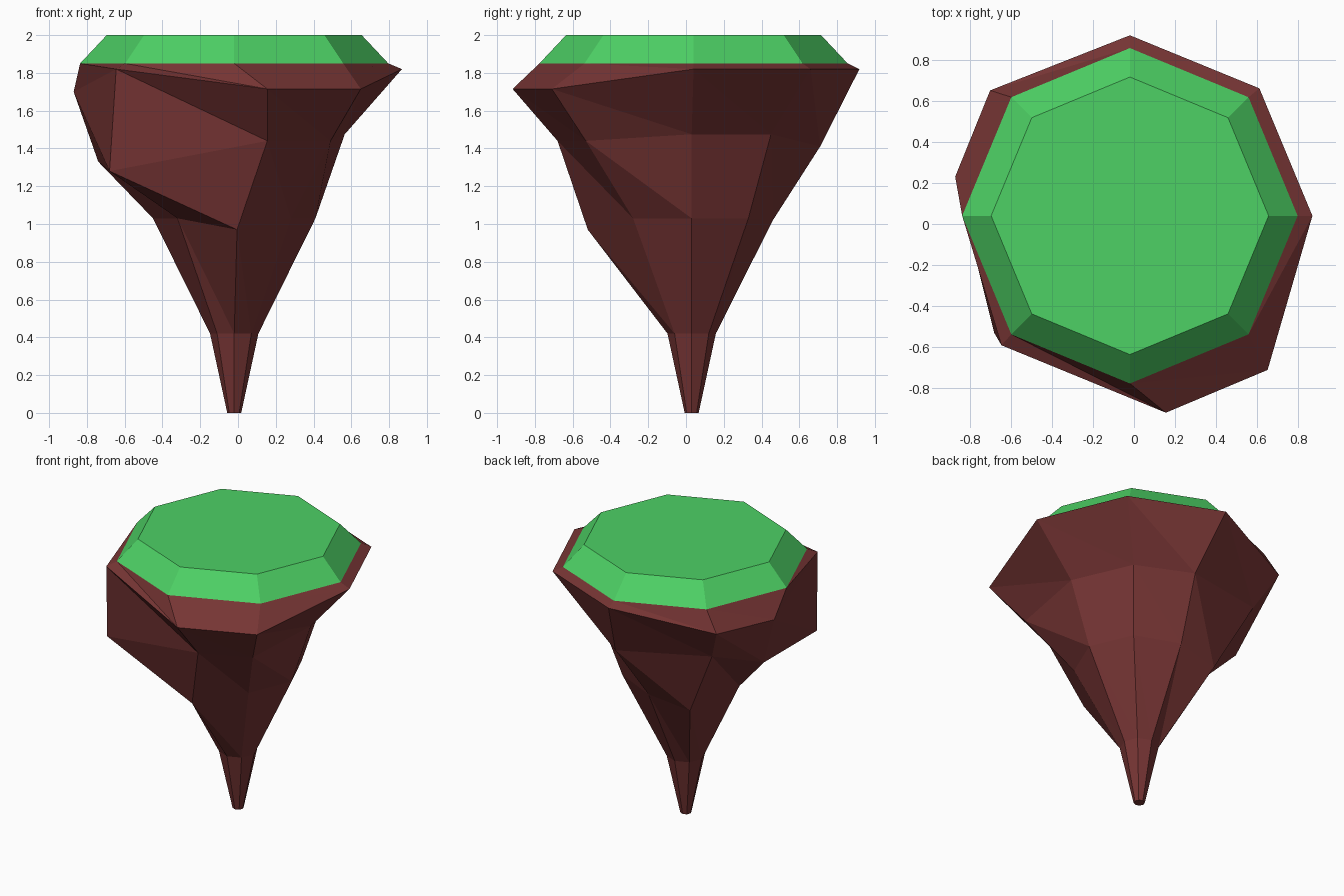
import bpy, bmesh, math

if "Cube" in bpy.data.objects:
    bpy.data.objects.remove(bpy.data.objects["Cube"])

CX, CY, SIDES = -0.02, 0.04, 8


def material(name, rgb):
    m = bpy.data.materials.new(name)
    m.diffuse_color = (*rgb, 1)
    m.use_nodes = True
    m.node_tree.nodes["Principled BSDF"].inputs["Base Color"].default_value = m.diffuse_color
    return m


def ring(radius, z, cy=CY):
    """Regular octagon with its first corner towards +x."""
    step = math.tau / SIDES
    return [(CX + radius * math.cos(i * step), cy + radius * math.sin(i * step), z)
            for i in range(SIDES)]


def loft(name, rings, mat):
    """Skin a closed solid through a stack of rings, all facets split the same way."""
    bm = bmesh.new()
    loops = [[bm.verts.new(p) for p in r] for r in rings]
    for low, high in zip(loops, loops[1:]):
        for i in range(SIDES):
            j = (i + 1) % SIDES
            bm.faces.new((low[i], low[j], high[i]))
            bm.faces.new((low[j], high[j], high[i]))
    bm.faces.new(loops[0][::-1])
    bm.faces.new(loops[-1])
    bmesh.ops.recalc_face_normals(bm, faces=bm.faces)
    mesh = bpy.data.meshes.new(name)
    bm.to_mesh(mesh)
    bm.free()
    mesh.materials.append(mat)
    obj = bpy.data.objects.new(name, mesh)
    bpy.context.collection.objects.link(obj)
    return obj


# Uneven rock rings, corners counter-clockwise from +x
waist = [(0.41, 0.03, 1.03), (0.28, 0.33, 1.03), (-0.02, 0.46, 1.02), (-0.33, 0.425, 0.97),
         (-0.45, 0.03, 1.03), (-0.32, -0.28, 1.03), (-0.005, -0.52, 0.97), (0.28, -0.28, 1.03)]
shoulder = [(0.565, 0.03, 1.475), (0.38, 0.45, 1.475), (0.07, 0.71, 1.41), (-0.58, 0.53, 1.47),
            (-0.74, 0.16, 1.33), (-0.68, -0.53, 1.28), (0.155, -0.68, 1.44), (0.49, -0.53, 1.44)]
rim = [(0.868, 0.04, 1.82), (0.61, 0.66, 1.82), (-0.02, 0.918, 1.82), (-0.70, 0.65, 1.71),
       (-0.87, 0.23, 1.70), (-0.645, -0.59, 1.82), (0.155, -0.918, 1.715), (0.65, -0.71, 1.715)]

# Hanging rock, tapering to a blunt tip
loft("rock", [ring(0.037, 0, 0.03), ring(0.128, 0.42, 0.03), waist, shoulder, rim,
              ring(0.816, 1.85)],
     material("red brown rock", (0.18, 0.035, 0.034)))

# Bevelled grass slab on top
loft("grass", [ring(0.816, 1.85), ring(0.675, 2.0)],
     material("grass green", (0.075, 0.64, 0.13)))
